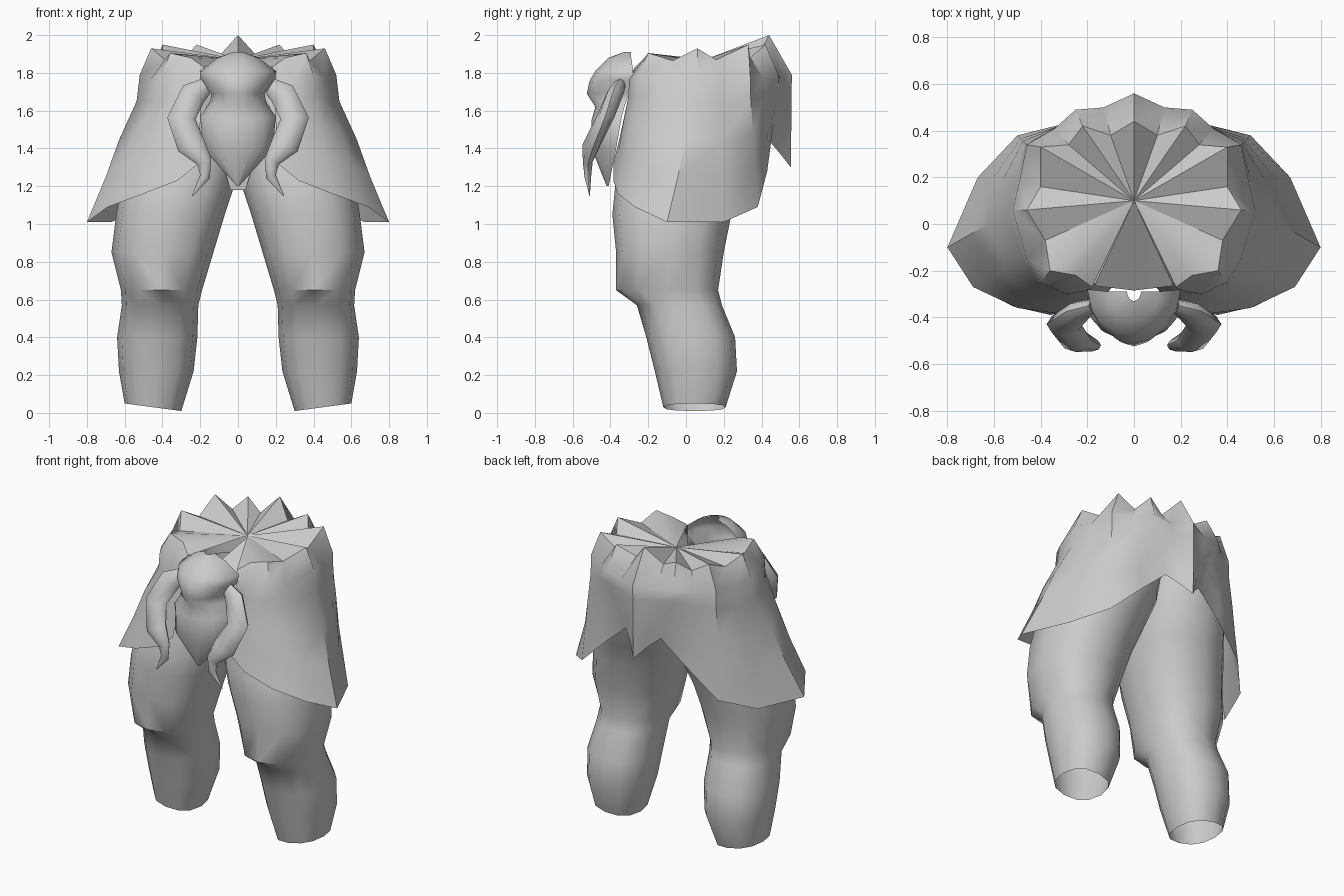
import bpy, bmesh, math

if "Cube" in bpy.data.objects:
    bpy.data.objects.remove(bpy.data.objects["Cube"])

cloth = bpy.data.materials.new("plain_grey")
cloth.diffuse_color = (0.6, 0.6, 0.6, 1)
cloth.use_nodes = True
cloth.node_tree.nodes["Principled BSDF"].inputs["Base Color"].default_value = cloth.diffuse_color


def make(name, verts, faces, angle=50):
    """Mesh object with welded vertices, consistent normals and smooth shading."""
    me = bpy.data.meshes.new(name)
    me.from_pydata(verts, [], faces)
    bm = bmesh.new()
    bm.from_mesh(me)
    bmesh.ops.remove_doubles(bm, verts=bm.verts, dist=0.0005)
    bmesh.ops.recalc_face_normals(bm, faces=bm.faces)
    bm.to_mesh(me)
    bm.free()
    me.materials.append(cloth)
    ob = bpy.data.objects.new(name, me)
    bpy.context.collection.objects.link(ob)
    bpy.ops.object.select_all(action='DESELECT')
    bpy.context.view_layer.objects.active = ob
    ob.select_set(True)
    bpy.ops.object.shade_smooth_by_angle(angle=math.radians(angle))
    return ob


def grid(rows, closed):
    """Skin a list of equally long point rows."""
    n = len(rows[0])
    verts = [p for r in rows for p in r]
    faces = []
    for i in range(len(rows) - 1):
        for j in range(n if closed else n - 1):
            k = (j + 1) % n
            faces.append((i * n + j, i * n + k, (i + 1) * n + k, (i + 1) * n + j))
    return verts, faces


def flip(rows, s):
    return [[(s * x, y, z) for x, y, z in r] for r in rows]


# Legs: open tubes, each ring is z, inner x, outer x, front y, back y
LEG = [(0.03, .30, .60, -.12, .21), (0.22, .235, .63, -.165, .27),
       (0.40, .215, .64, -.21, .26), (0.57, .21, .615, -.26, .19),
       (0.65, .19, .62, -.37, .17), (0.85, .13, .67, -.37, .20),
       (1.05, .07, .645, -.39, .24), (1.20, .02, .62, -.375, .29),
       (1.38, -.02, .55, -.32, .38), (1.56, -.02, .46, -.27, .42)]
rings = []
for i, (z, x0, x1, y0, y1) in enumerate(LEG):
    ring = []
    for k in range(12):
        a = math.tau * k / 12
        c, s = math.cos(a), math.sin(a)
        c = math.copysign(abs(c) ** 0.85, c)
        s = math.copysign(abs(s) ** 0.85, s)
        tilt = 0.02 * c if i == 0 else 0
        ring.append(((x0 + x1) / 2 + (x1 - x0) / 2 * c,
                     (y0 + y1) / 2 + (y1 - y0) / 2 * s, z + tilt))
    rings.append(ring)
for side, s in (("right", 1), ("left", -1)):
    make(side + "_leg", *grid(flip(rings, s), True))

# Skirt: columns from front opening to back centre, as (top, waist, hem)
COLS = [((.18, -.27, 1.83), (.19, -.285, 1.79), (.21, -.385, 1.32)),
        ((.25, -.22, 1.88), (.29, -.30, 1.77), (.32, -.385, 1.23)),
        ((.36, -.20, 1.905), (.40, -.25, 1.79), (.50, -.36, 1.16)),
        ((.38, -.07, 1.865), (.46, -.15, 1.77), (.69, -.27, 1.09)),
        ((.46, .06, 1.93), (.52, .06, 1.79), (.80, -.10, 1.01)),
        ((.40, .16, 1.87), (.49, .19, 1.77), (.67, .20, 1.01)),
        ((.40, .33, 1.95), (.46, .34, 1.79), (.50, .38, 1.09)),
        ((.28, .34, 1.88), (.34, .41, 1.77), (.30, .43, 1.28)),
        ((.22, .42, 1.95), (.25, .49, 1.79), (.13, .45, 1.43)),
        ((.10, .38, 1.89), (.13, .50, 1.77), (.06, .50, 1.37)),
        ((0, .44, 2.0), (0, .56, 1.79), (0, .555, 1.30))]
CENTRE = (0, .10, 1.87)
rows = [[CENTRE] * len(COLS), [c[0] for c in COLS]]
for t, f in ((0, 0), (.18, .06), (.44, .39), (.69, .64), (1, 1)):
    row = []
    for top, w, h in COLS:
        row.append((w[0] + (h[0] - w[0]) * f, w[1] + (h[1] - w[1]) * f,
                    w[2] + (h[2] - w[2]) * t))
    rows.append(row)
whole = [flip([r], -1)[0] + r[::-1][1:] for r in rows]
v, f = grid(whole, False)
n = len(whole[0])
# the first row is one point, so its faces are triangles
f = [q if q[0] >= n else (0, q[2], q[3]) for q in f]
make("pleated_skirt", v, f, 40)

# Front panel sunk into the gap of the skirt top
panel = [(0, .10, 1.86), (-.17, -.265, 1.62), (0, -.285, 1.60), (.17, -.265, 1.62),
         (-.04, -.25, 1.18), (.04, -.25, 1.18)]
make("front_panel", panel, [(0, 1, 2), (0, 2, 3), (1, 4, 2), (2, 4, 5), (2, 5, 3)])

# Buckle: curved shell, each row is z, half width, back y, front y
BUCKLE = [(1.91, .03, -.29, -.33), (1.88, .11, -.29, -.41), (1.81, .20, -.28, -.48),
          (1.76, .20, -.28, -.51), (1.69, .14, -.30, -.525), (1.62, .15, -.32, -.48),
          (1.55, .20, -.34, -.50), (1.40, .185, -.37, -.50), (1.20, .005, -.41, -.42)]
rows = []
for z, w, yb, yf in BUCKLE:
    row = []
    for k in range(9):
        a = math.pi * (k / 8 - 0.5)
        row.append((w * math.sin(a), yb + (yf - yb) * math.cos(a),
                    z + (0.02 if z in (1.55, 1.62) else 0) * abs(math.sin(a))))
    rows.append(row)
make("buckle", *grid(rows, False), 60)

# Horns: tapered curled tubes, each ring is x, y, z, radius
HORN = [(.17, -.35, 1.73, .045), (.235, -.375, 1.69, .07), (.30, -.43, 1.56, .075),
        (.25, -.50, 1.42, .075), (.178, -.52, 1.33, .04), (.175, -.52, 1.25, .027),
        (.243, -.51, 1.148, .002)]
rings = []
for i, (x, y, z, r) in enumerate(HORN):
    p, q = HORN[max(i - 1, 0)], HORN[min(i + 1, len(HORN) - 1)]
    dx, dz = q[0] - p[0], q[2] - p[2]
    d = math.hypot(dx, dz)
    ring = []
    for k in range(8):
        a = math.tau * k / 8
        u, w = r * math.cos(a), 0.65 * r * math.sin(a)
        ring.append((x - dz / d * u, y + w, z + dx / d * u))
    rings.append(ring)
for side, s in (("right", 1), ("left", -1)):
    make(side + "_horn", *grid(flip(rings, s), True))
